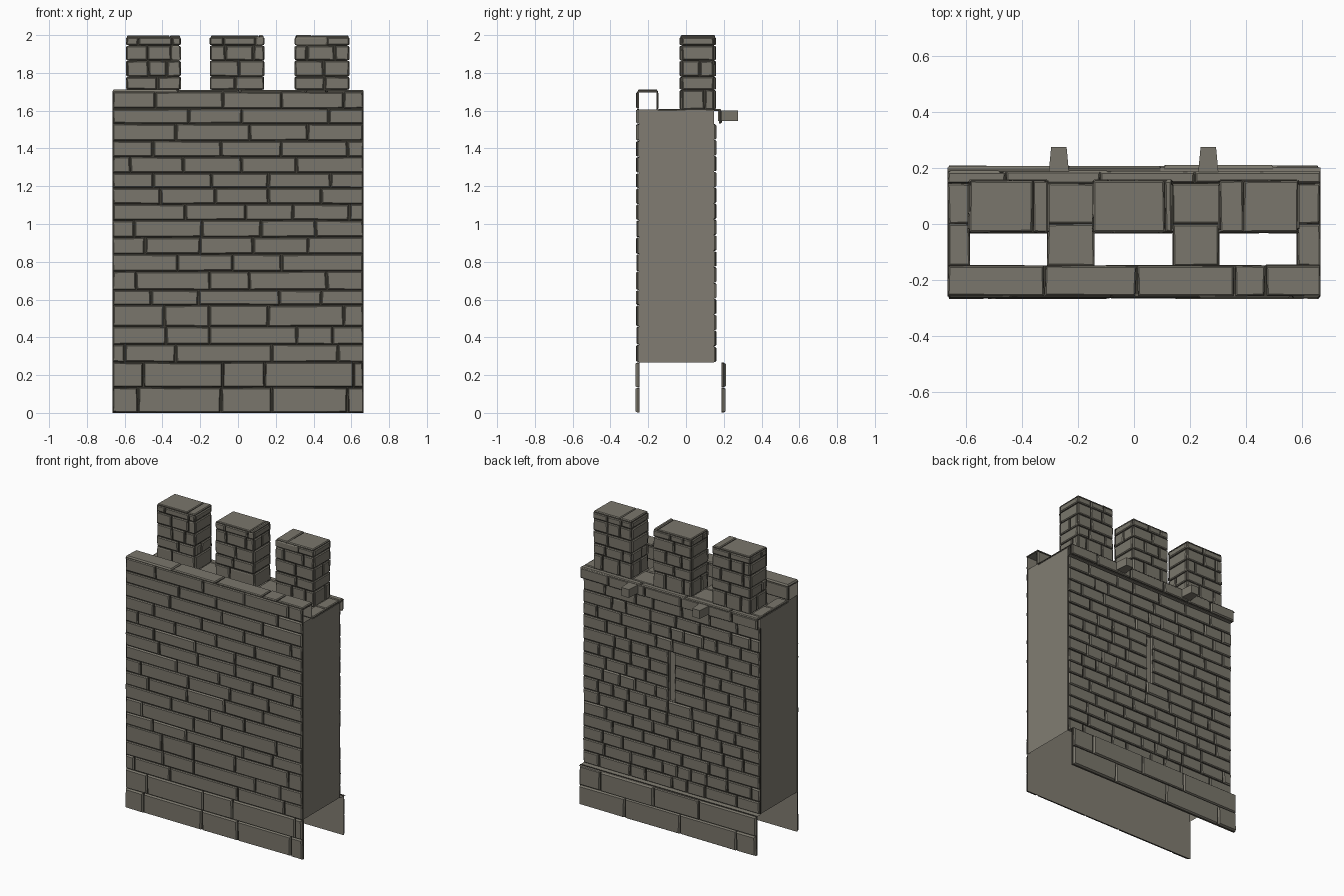
import bpy, bmesh, random
from mathutils import Vector

cube = bpy.data.objects.get("Cube")
if cube:
    bpy.data.objects.remove(cube, do_unlink=True)

X, Y, Z = Vector((1, 0, 0)), Vector((0, 1, 0)), Vector((0, 0, 1))


def material(name, color):
    m = bpy.data.materials.new(name)
    m.use_nodes = True
    m.diffuse_color = color
    m.node_tree.nodes["Principled BSDF"].inputs["Base Color"].default_value = color
    return m


MATERIALS = [material("grey stone", (0.195, 0.183, 0.149, 1)),
             material("dark mortar", (0.045, 0.041, 0.032, 1)),
             material("plain light stone", (0.22, 0.204, 0.168, 1)),
             material("weathered stone edge", (0.11, 0.102, 0.083, 1))]
BRICK, JOINT, PLAIN, EDGE = range(4)


def finish(name, bm):
    mesh = bpy.data.meshes.new(name)
    bm.to_mesh(mesh)
    bm.free()
    for m in MATERIALS:
        mesh.materials.append(m)
    obj = bpy.data.objects.new(name, mesh)
    bpy.context.collection.objects.link(obj)
    return obj


def quad(bm, points, mat=PLAIN):
    face = bm.faces.new([bm.verts.new(p) for p in points])
    face.material_index = mat


def panel(name, *points):
    bm = bmesh.new()
    quad(bm, points)
    return finish(name, bm)


def brick(bm, place, rng, a, b, c, d, depth, gap):
    """Chamfered stone with slightly uneven corners, open at the back."""
    cham = 0.005
    a, b, c, d = a + gap, b - gap, c + gap * 0.7, d - gap * 0.7
    corners = [(a, c, 1, 1), (b, c, -1, 1), (b, d, -1, -1), (a, d, 1, -1)]
    jit = [(rng.uniform(-0.003, 0.003), rng.uniform(-0.0015, 0.0015)) for _ in corners]
    rings = []
    for inset, height in ((0, 0), (0, 0.55), (cham, 1)):
        lift = depth * height * rng.uniform(0.85, 1.1)
        rings.append([bm.verts.new(place(p + s * inset + j, q + t * inset + k, lift))
                      for (p, q, s, t), (j, k) in zip(corners, jit)])
    for low, high, mat in zip(rings, rings[1:], (EDGE, BRICK)):
        for i in range(4):
            n = (i + 1) % 4
            bm.faces.new((low[i], low[n], high[n], high[i])).material_index = mat
    bm.faces.new(rings[-1])


def wall(name, origin, u, v, width, rows, joints=None, sizes=(0.2, 0.4),
         depth=0.013, seed=1, slit=None, over=0.0, gap=0.004):
    """Courses of stones on a mortar bed; the outside faces along u x v."""
    rng, bm, n = random.Random(seed), bmesh.new(), u.cross(v)
    origin = Vector(origin)

    def place(p, q, r):
        return origin + u * p + v * q + n * r

    half = width / 2
    for i, (low, high) in enumerate(zip(rows, rows[1:])):
        spans = [(-half, half)]
        if slit and slit[1] <= (low + high) / 2 <= slit[2]:
            spans = [(-half, -slit[0]), (slit[0], half)]
        for start, end in spans:
            for r, mat in ((0, JOINT), (-0.004, PLAIN)):
                quad(bm, [place(p, q, r) for p, q in
                          ((start, low), (end, low), (end, high), (start, high))], mat)
            first, last = start - over, end + over
            cuts = [first]
            if joints is not None:
                cuts += [j / 100 for j in joints[i]]
            else:
                pos = first + rng.uniform(0.35, 1) * sizes[1]
                while pos < last - sizes[0] * 0.5:
                    cuts.append(pos)
                    pos += rng.uniform(*sizes)
            cuts.append(last)
            for a, b in zip(cuts, cuts[1:]):
                brick(bm, place, rng, a, b, low, high, depth, gap)
    return finish(name, bm)


def courses(low, high, count):
    return [low + (high - low) * i / count for i in range(count + 1)]


W = 1.33
ROOF = 1.605
FOOT = [0, 0.135, 0.268]

# Inner face of the wall, with its thicker foot
wall("front_foot", (0, -0.247, 0), X, Z, W, FOOT,
     joints=[(-53, -9, 18, 58), (-50, -8, 14, 61)], depth=0.02)
front_joints = [
    (-60, -33, 18, 53), (-38, -15, 31, 50), (-39, -15, 16, 56), (-46, -21, 22, 44),
    (-54, -15, 6, 47), (-32, -3, 23), (-49, -20, 8, 37), (-55, -19, 12, 41),
    (-28, 4, 29, 59), (-41, -12, 16, 44), (-45, -14, 16, 49), (-57, -29, 2, 31),
    (-45, -9, 23, 58), (-33, 6, 37), (-26, 2, 48), (-44, -8, 23, 56)]
front_rows = [0.268, 0.362, 0.457, 0.57, 0.65, 0.75, 0.84, 0.93, 1.02, 1.105, 1.19,
              1.27, 1.355, 1.44, 1.53, 1.61, 1.70]
wall("front_wall", (0, -0.25, 0), X, Z, W, front_rows, joints=front_joints)

# Outer face with an arrow slit, and its thicker foot
wall("back_foot", (0, 0.187, 0), -X, Z, W, FOOT, sizes=(0.28, 0.46), depth=0.022, seed=5)
panel("foot_ledge", (-W / 2, 0.145, 0.266), (W / 2, 0.145, 0.266),
      (W / 2, 0.202, 0.264), (-W / 2, 0.202, 0.264))
back_rows = courses(0.268, 1.53, 15)
SLIT = (0.022, back_rows[7], back_rows[11])
wall("back_wall", (0, 0.147, 0), -X, Z, W, back_rows, sizes=(0.1, 0.24), seed=8, slit=SLIT)

# Shallow lining of the arrow slit
bm = bmesh.new()
s, z0, z1 = SLIT
ring = [(-s, z0), (s, z0), (s, z1), (-s, z1)]
for (xa, za), (xb, zb) in zip(ring, ring[1:] + ring[:1]):
    quad(bm, [(xa, 0.15, za), (xb, 0.15, zb), (xb, 0.135, zb), (xa, 0.135, za)])
quad(bm, [(x, 0.135, z) for x, z in ring])
finish("slit_lining", bm)

# Plain end panels
for side, name in ((-1, "right_end"), (1, "left_end")):
    x = side * 0.662
    panel(name, (x, -0.25, 0.268), (x, 0.147, 0.268), (x, 0.147, ROOF), (x, -0.25, ROOF))

# Low parapet on the inner side
wall("parapet_top", (0, -0.203, 1.697), X, Y, W, [-0.055, 0.055],
     joints=[(-32, 1, 36, 47)], depth=0.013, gap=0.003)
wall("parapet_inner_face", (0, -0.156, 0), -X, Z, W, [ROOF, 1.70],
     sizes=(0.25, 0.4), depth=0.01, seed=4)

# Cornice along the outer side
wall("cornice_face", (0, 0.175, 0), -X, Z, W, [1.53, 1.605], sizes=(0.18, 0.32),
     depth=0.015, seed=12)
wall("cornice_top", (0, 0.145, 1.597), X, Y, W, [0, 0.042], sizes=(0.2, 0.4),
     depth=0.011, seed=13, gap=0.002)
panel("cornice_underside", (-W / 2, 0.147, 1.532), (W / 2, 0.147, 1.532),
      (W / 2, 0.178, 1.532), (-W / 2, 0.178, 1.532))

# Walkway slabs between the openings
for i, (a, b) in enumerate(((-0.665, -0.585), (-0.31, -0.14), (0.137, 0.305), (0.58, 0.665))):
    wall(f"walkway_slab_{i + 1}", ((a + b) / 2, 0, 1.598), X, Y, b - a,
         [-0.15, 0, 0.145], joints=[(), ()], depth=0.01, seed=20 + i, gap=0.002)

# Tapered drain spouts
for i, x in enumerate((-0.268, 0.265)):
    bm = bmesh.new()
    bmesh.ops.create_cube(bm, size=1)
    for vert in bm.verts:
        width = 0.055 if vert.co.y > 0 else 0.075
        vert.co = (x + vert.co.x * width, 0.222 + vert.co.y * 0.106, 1.573 + vert.co.z * 0.056)
    finish(f"drain_spout_{i + 1}", bm)

# Three battlement blocks, open underneath
D = 0.011
battlement_rows = [ROOF, 1.71, 1.78, 1.865, 1.945, 1.99]
for i, (cx, cap_joint) in enumerate(((-0.447, -36), (-0.005, 11), (0.445, 39))):
    cy, hx, hy = 0.0625, 0.134, 0.085
    for k, (u, n, reach, width) in enumerate(((X, -Y, hy, 2 * hx), (-X, Y, hy, 2 * hx),
                                             (Y, X, hx, 2 * hy), (-Y, -X, hx, 2 * hy))):
        wall(f"battlement_{i + 1}_side_{k + 1}", Vector((cx, cy, 0)) + n * reach, u, Z, width,
             battlement_rows, sizes=(0.09, 0.18), depth=D, seed=40 + 4 * i + k,
             over=D if k < 2 else 0)
    wall(f"battlement_{i + 1}_cap", (cx, cy, 1.988), X, Y, 2 * hx,
         [-hy - 0.007, hy + 0.007], joints=[(cap_joint - cx * 100,)], depth=D, seed=60 + i,
         over=0.007, gap=0.002)
